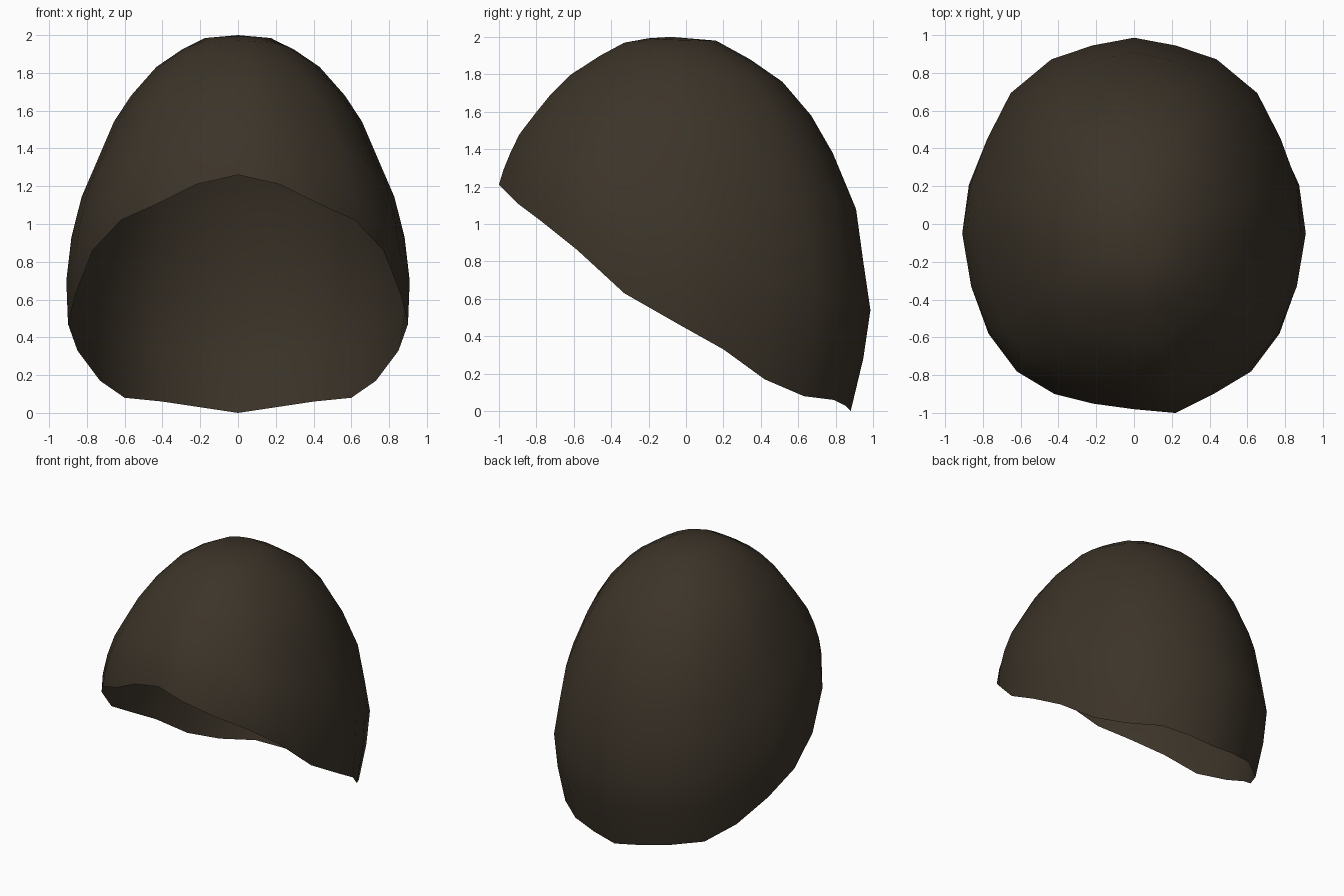
import bpy
import bmesh
from mathutils import Vector

default_cube = bpy.data.objects.get("Cube")
if default_cube:
    bpy.data.objects.remove(default_cube, do_unlink=True)


def make_material(name, colour):
    material = bpy.data.materials.new(name)
    material.use_nodes = True
    material.diffuse_color = (*colour, 1)
    shader = material.node_tree.nodes["Principled BSDF"]
    shader.inputs["Base Color"].default_value = (*colour, 1)
    shader.inputs["Roughness"].default_value = 0.9
    return material


dark_brown = make_material("dark brown", (0.045, 0.034, 0.022))

# Half of the open rim, from the front centre round to the back centre
apex = Vector((0, -0.08, 2))
half_rim = [
    (0, -0.98, 1.26), (0.22, -0.97, 1.21), (0.42, -0.9, 1.11),
    (0.62, -0.78, 1.02), (0.77, -0.58, 0.86), (0.86, -0.33, 0.63),
    (0.9, -0.05, 0.47), (0.85, 0.2, 0.33), (0.73, 0.42, 0.17),
    (0.6, 0.63, 0.08), (0.4, 0.79, 0.06), (0.2, 0.85, 0.03),
    (0, 0.88, 0),
]

# Crown-to-rim profiles as (spread, drop) fractions of each rim point
front_profile = [(0.13, 0.01), (0.27, 0.04), (0.41, 0.13), (0.58, 0.26),
                 (0.7, 0.4), (0.79, 0.53), (0.88, 0.67), (0.93, 0.79),
                 (0.97, 0.9), (1, 1)]
side_profile = [(0.19, 0.01), (0.33, 0.05), (0.48, 0.11), (0.63, 0.21),
                (0.73, 0.3), (0.81, 0.41), (0.92, 0.56), (0.98, 0.7),
                (1.01, 0.85), (1, 1)]
back_profile = [(0.25, 0.01), (0.44, 0.06), (0.62, 0.12), (0.78, 0.21),
                (0.9, 0.31), (1.03, 0.46), (1.07, 0.6), (1.11, 0.73),
                (1.07, 0.86), (1, 1)]


def blend(first, second, amount):
    amount = min(max(amount, 0), 1)
    return [Vector(a).lerp(Vector(b), amount) for a, b in zip(first, second)]


def meridian(rim_point):
    """Points from just below the crown down to one rim point."""
    reach = Vector(rim_point) - apex
    depth = -reach.z
    side_depth = apex.z - half_rim[6][2]
    front_depth = apex.z - half_rim[0][2]
    if depth < side_depth:
        amount = (depth - front_depth) / (side_depth - front_depth)
        profile = blend(front_profile, side_profile, amount)
    else:
        amount = (depth - side_depth) / (apex.z - side_depth)
        profile = blend(side_profile, back_profile, amount)
    return [apex + Vector((reach.x * spread, reach.y * spread, reach.z * drop))
            for spread, drop in profile]


# Complete the rim by mirroring, with a slight forward tip on the left
rim = half_rim + [(-x, y, z) for x, y, z in reversed(half_rim[1:-1])]
rim[1] = (rim[1][0], -1, rim[1][2])
rim[-1] = (rim[-1][0], -0.95, rim[-1][2])

# Open shell: triangle fan at the crown, quads down to the rim
bm = bmesh.new()
crown = bm.verts.new(apex)
columns = [[bm.verts.new(point) for point in meridian(p)] for p in rim]
for index, column in enumerate(columns):
    following = columns[(index + 1) % len(columns)]
    bm.faces.new((crown, column[0], following[0]))
    for row in range(len(column) - 1):
        bm.faces.new((column[row], column[row + 1],
                      following[row + 1], following[row]))
bm.normal_update()
for face in bm.faces:
    face.smooth = True

mesh = bpy.data.meshes.new("cap_shell")
bm.to_mesh(mesh)
bm.free()
mesh.materials.append(dark_brown)
cap_shell = bpy.data.objects.new("cap_shell", mesh)
bpy.context.collection.objects.link(cap_shell)
